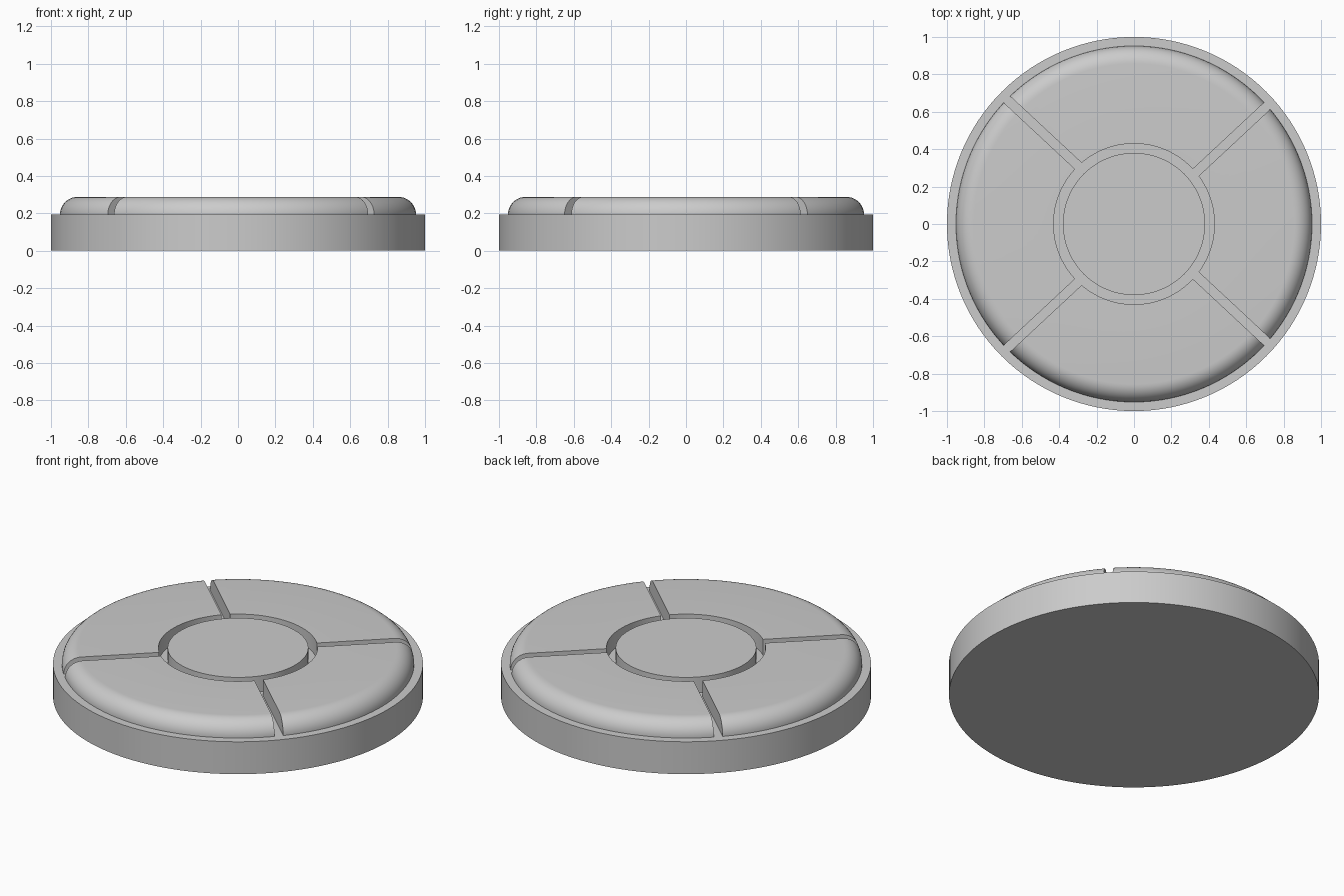
import bpy, bmesh
from math import sin, cos, pi, radians
from mathutils import Vector

cube = bpy.data.objects.get("Cube")
if cube:
    bpy.data.objects.remove(cube, do_unlink=True)

BASE_TOP, TOP = 0.193, 0.288
SUNK = BASE_TOP - 0.01          # raised parts sit slightly inside the base
STEPS = 128
CROSS = Vector((0.035, 0, 0))   # where the two straight grooves meet
ANGLE, HALF_GAP = radians(43), 0.024

grey = bpy.data.materials.new("light grey")
grey.use_nodes = True
colour = (0.6, 0.6, 0.6, 1)
grey.diffuse_color = colour
grey.node_tree.nodes["Principled BSDF"].inputs["Base Color"].default_value = colour


def finish(bm, name):
    bmesh.ops.recalc_face_normals(bm, faces=bm.faces)
    mesh = bpy.data.meshes.new(name)
    bm.to_mesh(mesh)
    bm.free()
    mesh.materials.append(grey)
    mesh.shade_smooth()
    mesh.set_sharp_from_angle(angle=radians(30))
    obj = bpy.data.objects.new(name, mesh)
    bpy.context.collection.objects.link(obj)
    return obj


def disc(name, radius, bottom, top):
    bm = bmesh.new()
    bmesh.ops.create_cone(bm, cap_ends=True, segments=STEPS, radius1=radius,
                          radius2=radius, depth=top - bottom)
    bmesh.ops.translate(bm, verts=bm.verts, vec=(0, 0, (top + bottom) / 2))
    return finish(bm, name)


def ring(inner, outer):
    # Ring with a quarter-round outer top edge
    r = TOP - BASE_TOP
    profile = [(inner, SUNK), (outer, SUNK)]
    for i in range(11):
        a = pi / 2 * i / 10
        profile.append((outer - r + r * cos(a), BASE_TOP + r * sin(a)))
    profile.append((inner, TOP))
    bm = bmesh.new()
    verts = [bm.verts.new((x, 0, z)) for x, z in profile]
    edges = [bm.edges.new((v, verts[i - 1])) for i, v in enumerate(verts)]
    bmesh.ops.spin(bm, geom=verts + edges, axis=(0, 0, 1), cent=(0, 0, 0),
                   angle=2 * pi, steps=STEPS)
    bmesh.ops.remove_doubles(bm, verts=bm.verts, dist=0.0001)
    return bm


def ring_segment(name, side_a, side_b):
    # Keep the part of the ring between two groove walls and cap the cuts
    bm = ring(0.43, 0.952)
    normals = (Vector((-sin(ANGLE), cos(ANGLE), 0)) * side_a,
               Vector((sin(ANGLE), cos(ANGLE), 0)) * side_b)
    for n in normals:
        geom = bm.verts[:] + bm.edges[:] + bm.faces[:]
        bmesh.ops.bisect_plane(bm, geom=geom, dist=0.00001, plane_no=n,
                               plane_co=CROSS + n * HALF_GAP, clear_inner=True)
        bmesh.ops.holes_fill(bm, edges=[e for e in bm.edges if e.is_boundary], sides=0)
    return finish(bm, name)


# Base and centre button
disc("base", 1.0, 0, BASE_TOP)
disc("centre_button", 0.38, SUNK, TOP)

# Four rounded ring segments
ring_segment("back_segment", 1, 1)
ring_segment("front_segment", -1, -1)
ring_segment("left_segment", -1, 1)
ring_segment("right_segment", 1, -1)
